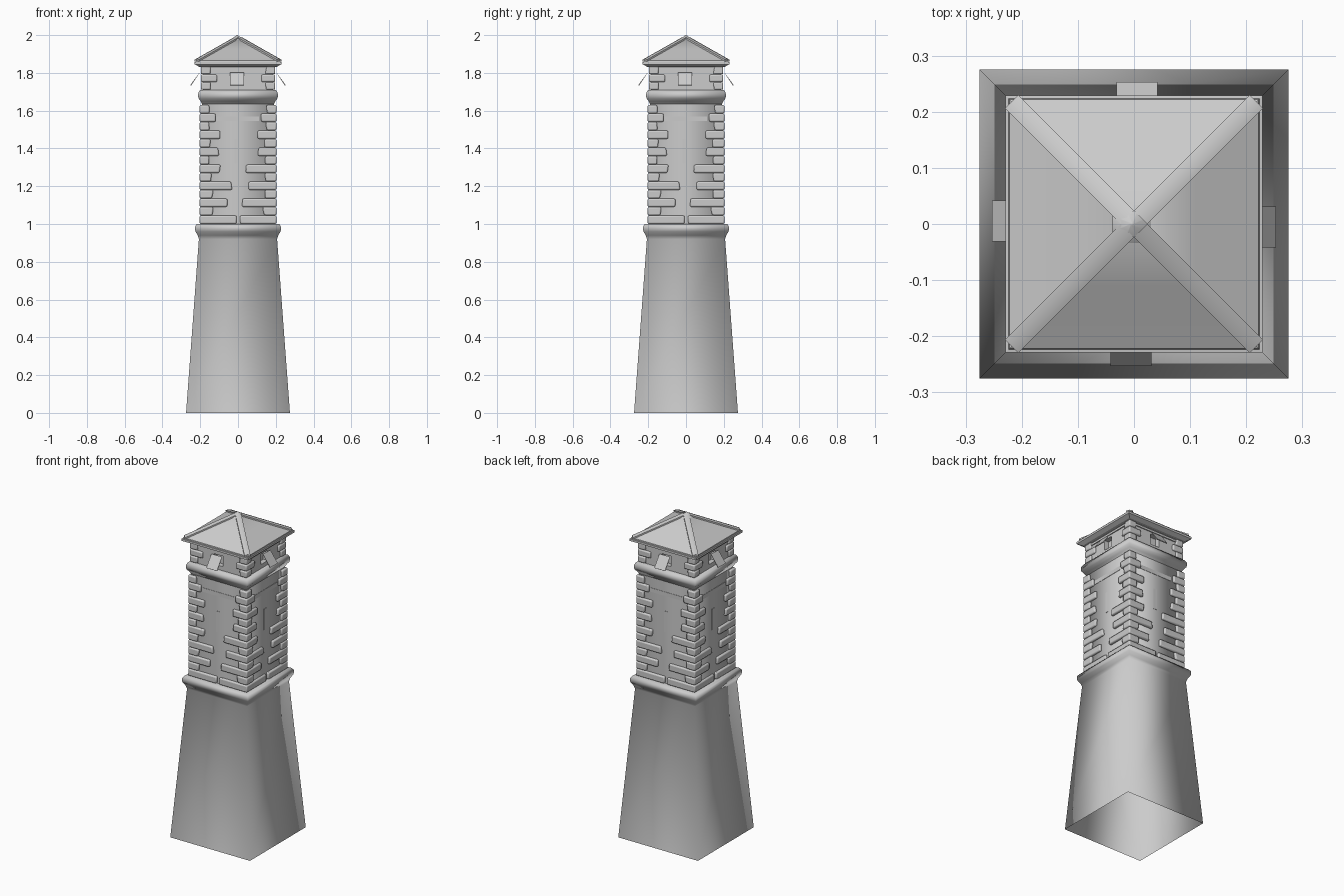
import bpy, bmesh, math, random
from mathutils import Vector, Matrix

if "Cube" in bpy.data.objects:
    bpy.data.objects.remove(bpy.data.objects["Cube"])

random.seed(4)


def finish(name, bm, smooth=None):
    bmesh.ops.recalc_face_normals(bm, faces=bm.faces)
    me = bpy.data.meshes.new(name)
    bm.to_mesh(me)
    bm.free()
    ob = bpy.data.objects.new(name, me)
    bpy.context.collection.objects.link(ob)
    if smooth is not None:
        bpy.ops.object.select_all(action='DESELECT')
        ob.select_set(True)
        bpy.context.view_layer.objects.active = ob
        bpy.ops.object.shade_smooth_by_angle(angle=math.radians(smooth))
    return ob


def square_loft(name, profile, smooth=None, cap_top=False, cap_bottom=False):
    """Square rings (half width, z) bridged into a tower section."""
    bm = bmesh.new()
    rings = [[bm.verts.new((sx * h, sy * h, z)) for sx, sy in ((-1, -1), (1, -1), (1, 1), (-1, 1))]
             for h, z in profile]
    for a, b in zip(rings, rings[1:]):
        for i in range(4):
            j = (i + 1) % 4
            bm.faces.new((a[i], a[j], b[j], b[i]))
    if cap_top:
        bm.faces.new(rings[-1])
    if cap_bottom:
        bm.faces.new(rings[0])
    return finish(name, bm, smooth)


def prism(bm, bottom, top):
    """Solid between two matching outlines."""
    a = [bm.verts.new(p) for p in bottom]
    b = [bm.verts.new(p) for p in top]
    bm.faces.new(a)
    bm.faces.new(b)
    for i in range(len(a)):
        j = (i + 1) % len(a)
        bm.faces.new((a[i], a[j], b[j], b[i]))


def box(bm, x0, x1, y0, y1, z0, z1):
    outline = ((x0, y0), (x1, y0), (x1, y1), (x0, y1))
    prism(bm, [(x, y, z0) for x, y in outline], [(x, y, z1) for x, y in outline])


def four_sides(bm):
    """Repeat the front geometry on the other three sides."""
    src = list(bm.verts) + list(bm.edges) + list(bm.faces)
    for k in (1, 2, 3):
        new = bmesh.ops.duplicate(bm, geom=src)['geom']
        bmesh.ops.rotate(bm, verts=[v for v in new if isinstance(v, bmesh.types.BMVert)],
                         cent=(0, 0, 0), matrix=Matrix.Rotation(k * math.pi / 2, 3, 'Z'))


# Flared base with rounded rim, open underneath
square_loft("flared_base", [(.275, 0), (.207, .92), (.213, .94), (.225, .96), (.228, .975),
                            (.226, .99), (.218, 1.0), (.18, 1.0)], 100)
# Plain shaft and rounded upper collar
square_loft("shaft", [(.19, 1.0), (.19, 1.65)], 100)
square_loft("upper_collar", [(.19, 1.635), (.198, 1.65), (.209, 1.665), (.212, 1.68),
                             (.21, 1.695), (.203, 1.708), (.18, 1.71)], 100)
# Lookout room with window recesses
lookout = square_loft("lookout_room", [(.186, 1.70), (.186, 1.85)], None, True, True)
bm = bmesh.new()
box(bm, -.037, .027, -.25, -.155, 1.735, 1.80)
four_sides(bm)
cutter = finish("window_cutter", bm)
cutter.hide_render = True
cutter.hide_viewport = True
cut = lookout.modifiers.new("windows", 'BOOLEAN')
cut.object = cutter
cut.solver = 'EXACT'


# Corner stones: L-shaped blocks with uneven arm ends
def quoins(name, h, z0, step, left, right):
    bm = bmesh.new()
    t = .03
    for i, (b, a) in enumerate(zip(left, right)):
        def outline(z):
            aa, bb = a + random.uniform(-.005, .005), b + random.uniform(-.005, .005)
            pts = ((h, -h), (h, -h + bb), (h - t, -h + bb), (h - t, -h + t),
                   (h - aa, -h + t), (h - aa, -h))
            return [(x, y, z) for x, y in pts]
        z = z0 + i * step
        prism(bm, outline(z + .001), outline(z + step - .001))
    four_sides(bm)
    ob = finish(name, bm, 50)
    bev = ob.modifiers.new("rounded", 'BEVEL')
    bev.width = .007
    bev.segments = 2


quoins("shaft_corner_stones", .204, 1.0, .045,
       (.20, .07, .15, .07, .17, .06, .11, .055, .10, .055, .11, .055, .085, .055),
       (.195, .07, .18, .065, .145, .06, .16, .06, .095, .06, .10, .055, .085, .05))
quoins("lookout_corner_stones", .197, 1.71, .041, (.055, .085, .055), (.05, .075, .05))

# Flat string course and arrow slits on each wall
bm = bmesh.new()
box(bm, -.115, .11, -.192, -.185, 1.545, 1.57)
box(bm, -.018, .006, -.192, -.185, 1.32, 1.45)
four_sides(bm)
finish("wall_band_and_slits", bm)

# Window lintels under the eaves
bm = bmesh.new()
box(bm, -.155, .145, -.192, -.18, 1.812, 1.825)
four_sides(bm)
finish("lintels", bm)

# Shutters hinged at the top and propped outwards
bm = bmesh.new()
side = [(-.205, 1.80), (-.201, 1.803), (-.249, 1.732), (-.253, 1.735)]
side = [side[0], side[1], side[2], side[3]]
prism(bm, [(-.042, y, z) for y, z in side], [(.031, y, z) for y, z in side])
four_sides(bm)
finish("shutters", bm)

# Roof: eave slab and hipped pyramid
square_loft("eaves", [(.205, 1.832), (.229, 1.845), (.229, 1.858), (.2, 1.862)], None, True, True)
square_loft("roof", [(.224, 1.855), (.222, 1.865), (.11, 1.928), (.004, 1.99)], 40, True, True)

# Hip ridge strips with a crowned section
bm = bmesh.new()
section = ((-.017, -.006), (.017, -.006), (.017, .003), (0, .007), (-.017, .003))
for sx, sy in ((-1, -1), (1, -1), (1, 1), (-1, 1)):
    side_dir = Vector((-sy, sx, 0)).normalized()
    ends = [Vector((sx * r, sy * r, z)) for r, z in ((.218, 1.867), (.012, 1.984))]
    prism(bm, *[[p + side_dir * u + Vector((0, 0, v)) for u, v in section] for p in ends])
finish("hip_ridges", bm, 40)

# Octagonal cap on the peak
bm = bmesh.new()
bmesh.ops.create_cone(bm, cap_ends=True, segments=8, radius1=.037, radius2=.003, depth=.025,
                      matrix=Matrix.Translation((-.004, 0, 1.9875)) @ Matrix.Rotation(math.pi / 8, 4, 'Z'))
finish("roof_cap", bm, 40)
